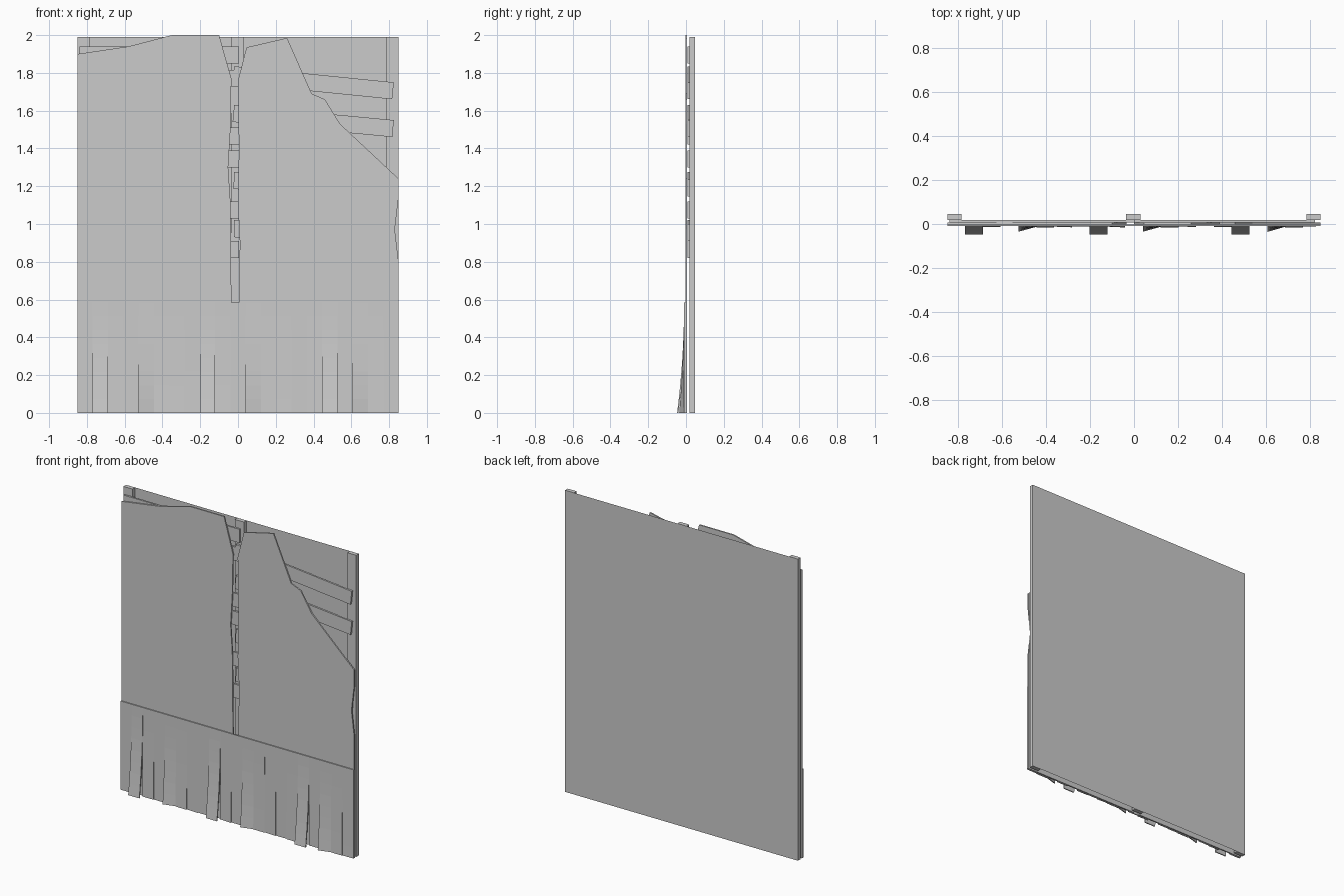
import bpy, bmesh, math
from mathutils import Vector

if "Cube" in bpy.data.objects:
    bpy.data.objects.remove(bpy.data.objects["Cube"])


def make_object(name, bm):
    bmesh.ops.recalc_face_normals(bm, faces=bm.faces)
    me = bpy.data.meshes.new(name)
    bm.to_mesh(me)
    bm.free()
    ob = bpy.data.objects.new(name, me)
    bpy.context.collection.objects.link(ob)
    return ob


def slab(name, outline, y0, y1):
    """Extrude an (x, z) outline from y0 to y1."""
    bm = bmesh.new()
    face = bm.faces.new([bm.verts.new((x, y0, z)) for x, z in outline])
    ext = bmesh.ops.extrude_face_region(bm, geom=[face])
    verts = [v for v in ext["geom"] if isinstance(v, bmesh.types.BMVert)]
    bmesh.ops.translate(bm, verts=verts, vec=(0, y1 - y0, 0))
    return make_object(name, bm)


def rect(x0, x1, z0, z1):
    return [(x0, z0), (x1, z0), (x1, z1), (x0, z1)]


# thin backing sheet, visible from behind
bm = bmesh.new()
bm.faces.new([bm.verts.new((x, 0.047, z)) for x, z in rect(-0.85, 0.85, 0, 1.99)][::-1])
make_object("back_sheet", bm)

# upright studs
for name, x0, x1 in (("left", -0.85, -0.785), ("middle", -0.037, 0.03), ("right", 0.785, 0.85)):
    slab("stud_" + name, rect(x0, x1, 0, 1.99), 0.019, 0.0465)

# level laths on the left bay
for i, z in enumerate((1.85, 1.725, 1.42, 1.30, 1.03, 0.82)):
    slab(f"left_lath_{i}", rect(-0.84, 0.005, z, z + 0.09), 0.007, 0.019)

# sagging laths on the right bay, hanging from the middle stud
for i, (z, drop) in enumerate(((1.835, 0.085), (1.63, 0.08), (1.275, 0.04), (1.02, 0.02))):
    a = Vector((-0.02, z))
    b = Vector((0.825, z - drop))
    d = (b - a).normalized()
    n = Vector((d.y, -d.x)) * 0.09
    slab(f"right_lath_{i}", [a, a + n, b + n, b], 0.007, 0.019)

# broken front boards
left = [(-0.85, 0), (-0.85, 1.90), (-0.58, 1.94), (-0.35, 2.0), (-0.10, 2.0), (-0.035, 1.77),
        (-0.04, 1.5), (-0.052, 1.3), (-0.04, 1.12), (-0.035, 0.6), (-0.035, 0)]
right = [(0.005, 0), (0.005, 0.65), (0.01, 0.9), (0.0, 1.1), (0.005, 1.4), (0.0, 1.76),
         (0.045, 1.935), (0.26, 1.985), (0.39, 1.69), (0.46, 1.66), (0.54, 1.53), (0.85, 1.24),
         (0.85, 1.14), (0.83, 0.97), (0.85, 0.80), (0.85, 0)]
slab("front_board_left", left, -0.003, 0.006)
slab("front_board_right", right, -0.003, 0.006)

# lower cladding strips, each peeling outwards at the foot: (left, right) amounts
peel = [(0, 0), (37, 37), (4, 4), (0, 0), (25, 3), (7, 7), (2, 5),
        (1, 1), (37, 37), (2, 6), (0, 0), (25, 3), (5, 5), (1, 4),
        (0, 0), (4, 4), (37, 37), (0, 0), (26, 3), (5, 5), (1, 0)]
W = 1.7 / len(peel)
H = 0.585
ROWS = 8
for i, amounts in enumerate(peel):
    bm = bmesh.new()
    rows = []
    for r in range(ROWS + 1):
        t = r / ROWS
        z = H * (1 - t)
        ring = []
        for side, thick in ((0, 0), (1, 0), (1, 0.007), (0, 0.007)):
            y = -0.010 - amounts[side] / 1000 * t ** 2 + thick
            ring.append(bm.verts.new((-0.85 + W * (i + side), y, z)))
        rows.append(ring)
    for a, b in zip(rows, rows[1:]):
        for k in range(4):
            bm.faces.new((a[k], a[(k + 1) % 4], b[(k + 1) % 4], b[k]))
    bm.faces.new(rows[0])
    bm.faces.new(rows[-1][::-1])
    make_object(f"cladding_strip_{i}", bm)
